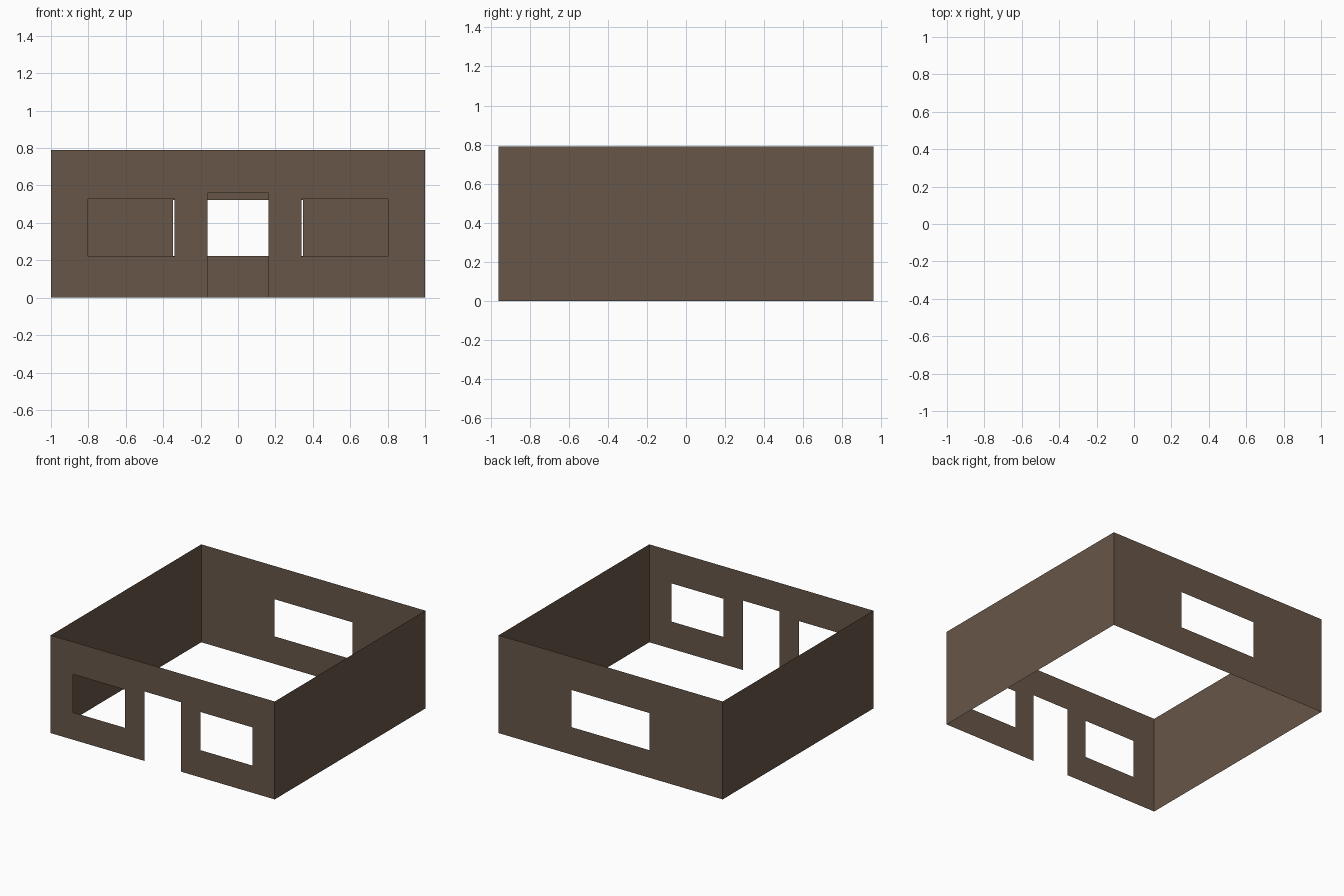
import bpy, bmesh

if "Cube" in bpy.data.objects:
    bpy.data.objects.remove(bpy.data.objects["Cube"])

W, D, H = 1.0, 0.96, 0.79   # half width, half depth, wall height

brown = bpy.data.materials.new("dark brown wall")
brown.diffuse_color = (0.135, 0.093, 0.064, 1)
brown.use_nodes = True
brown.node_tree.nodes["Principled BSDF"].inputs["Base Color"].default_value = brown.diffuse_color


def wall(name, half, place, holes=()):
    """Thin wall sheet; holes are (u0, u1, z0, z1) openings."""
    us = sorted({-half, half, *[u for h in holes for u in h[:2]]})
    zs = sorted({0.0, H, *[z for h in holes for z in h[2:]]})
    bm = bmesh.new()
    grid = [[bm.verts.new(place(u, z)) for z in zs] for u in us]
    for i in range(len(us) - 1):
        for j in range(len(zs) - 1):
            cu, cz = (us[i] + us[i + 1]) / 2, (zs[j] + zs[j + 1]) / 2
            if any(a < cu < b and c < cz < d for a, b, c, d in holes):
                continue
            bm.faces.new((grid[i][j], grid[i + 1][j],
                          grid[i + 1][j + 1], grid[i][j + 1]))
    bmesh.ops.delete(bm, geom=[v for v in bm.verts if not v.link_faces],
                     context='VERTS')
    # merge the flat cells back into large faces
    bmesh.ops.dissolve_limit(bm, angle_limit=0.01,
                             verts=bm.verts[:], edges=bm.edges[:])
    me = bpy.data.meshes.new(name)
    bm.to_mesh(me)
    bm.free()
    me.materials.append(brown)
    ob = bpy.data.objects.new(name, me)
    bpy.context.collection.objects.link(ob)


# front wall: doorway and two windows
wall("front_wall", W, lambda u, z: (u, -D, z),
     [(-0.163, 0.163, 0.0, 0.56),
      (-0.803, -0.339, 0.22, 0.528),
      (0.339, 0.803, 0.22, 0.528)])
# back wall: one wide window
wall("back_wall", W, lambda u, z: (-u, D, z), [(-0.348, 0.348, 0.222, 0.522)])
# plain side walls
wall("right_wall", D, lambda u, z: (W, u, z))
wall("left_wall", D, lambda u, z: (-W, -u, z))
